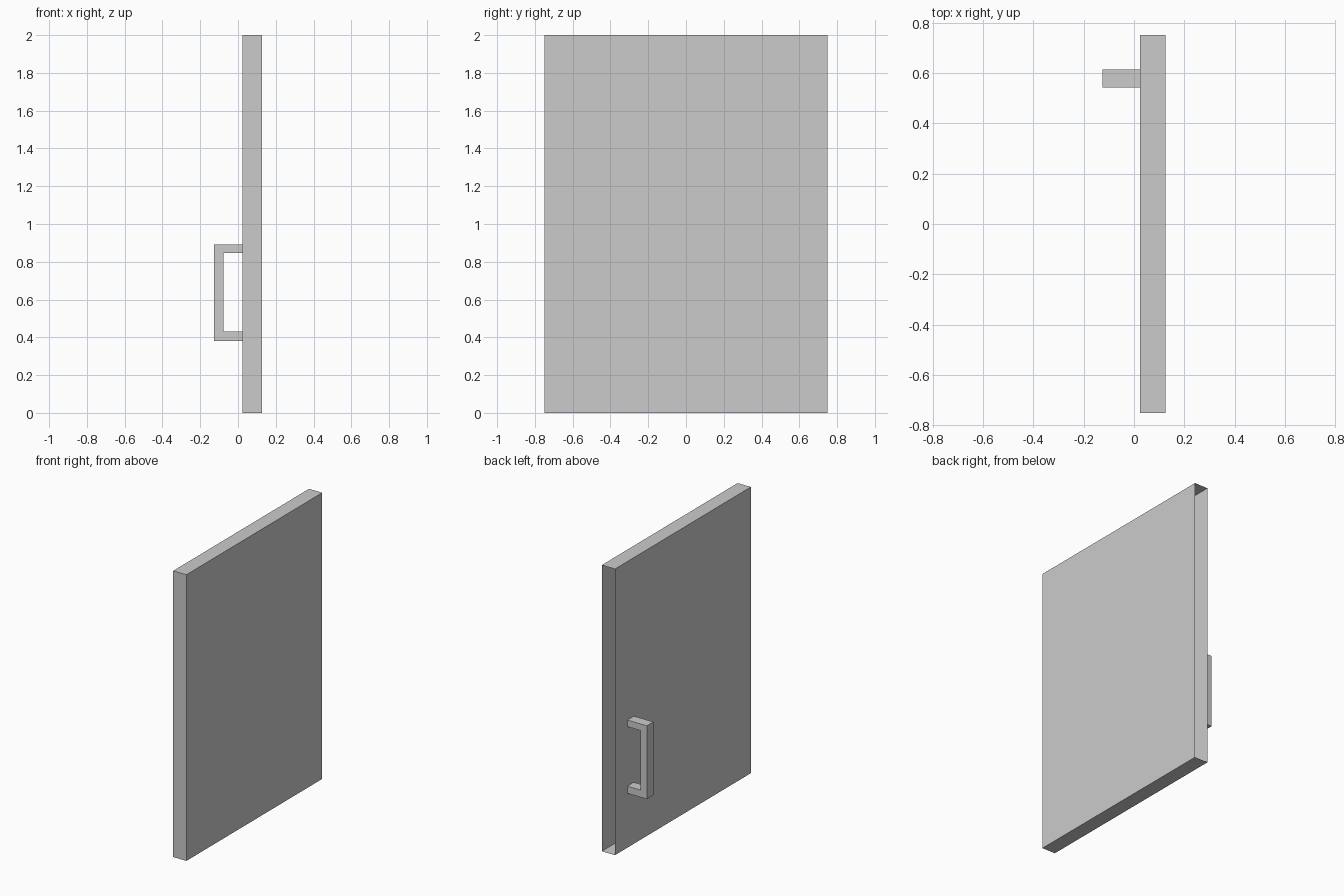
import bpy, bmesh
from mathutils import Vector

if "Cube" in bpy.data.objects:
    bpy.data.objects.remove(bpy.data.objects["Cube"])


def finish(name, bm):
    mesh = bpy.data.meshes.new(name)
    bm.to_mesh(mesh)
    bm.free()
    obj = bpy.data.objects.new(name, mesh)
    bpy.context.collection.objects.link(obj)
    return obj


def remove_faces(bm, normal):
    bm.normal_update()
    faces = [f for f in bm.faces if f.normal.dot(Vector(normal)) > 0.99]
    bmesh.ops.delete(bm, geom=faces, context='FACES_ONLY')


# Door panel: thin slab, open along its +y edge
X0, X1 = 0.024, 0.126
bm = bmesh.new()
bmesh.ops.create_cube(bm, size=1)
bmesh.ops.scale(bm, vec=(X1 - X0, 1.5, 2), verts=bm.verts)
bmesh.ops.translate(bm, vec=((X0 + X1) / 2, 0, 1), verts=bm.verts)
remove_faces(bm, (0, 1, 0))
finish("door_panel", bm)

# Pull handle: C-shaped x/z profile extruded along y, open where it meets the door
Y0, Y1 = 0.541, 0.613
profile = [(X0, 0.38), (X0, 0.43), (-0.078, 0.43), (-0.078, 0.846),
           (X0, 0.846), (X0, 0.892), (-0.126, 0.892), (-0.126, 0.38)]
bm = bmesh.new()
base = bm.faces.new([bm.verts.new((x, Y0, z)) for x, z in profile])
side = bmesh.ops.extrude_face_region(bm, geom=[base], use_keep_orig=True)
moved = [v for v in side["geom"] if isinstance(v, bmesh.types.BMVert)]
bmesh.ops.translate(bm, vec=(0, Y1 - Y0, 0), verts=moved)
bmesh.ops.recalc_face_normals(bm, faces=bm.faces)
contact = [f for f in bm.faces if all(abs(v.co.x - X0) < 1e-5 for v in f.verts)]
bmesh.ops.delete(bm, geom=contact, context='FACES_ONLY')
finish("pull_handle", bm)
